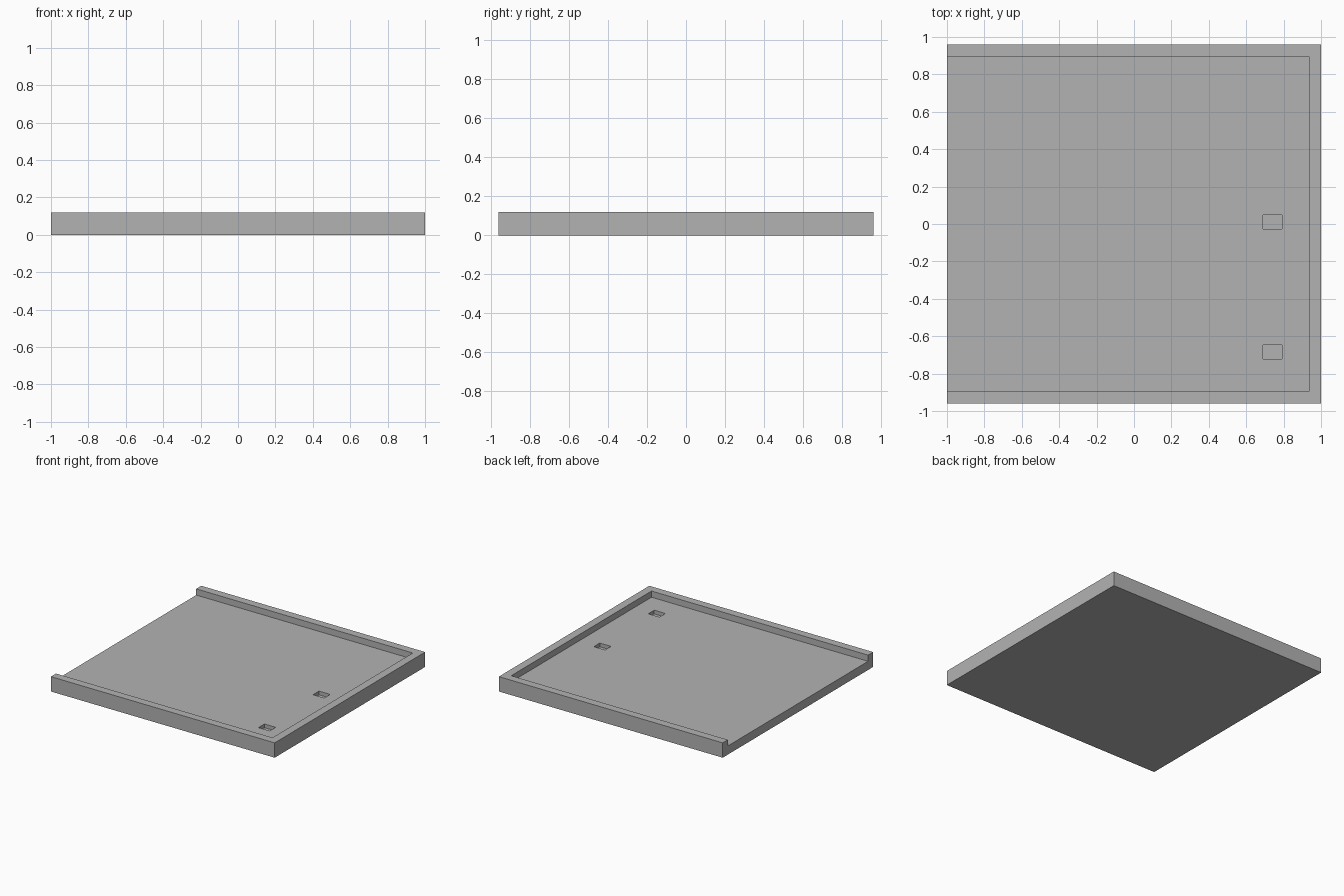
import bpy
import bmesh

cube = bpy.data.objects.get("Cube")
if cube:
    bpy.data.objects.remove(cube, do_unlink=True)

HX, HY, TOP = 1.0, 0.96, 0.12     # outer half sizes and height
WALL, FLOOR, DEPTH = 0.065, 0.07, 0.03

# Plain grey material
grey = bpy.data.materials.new("plain_grey")
grey.use_nodes = True
colour = (0.45, 0.45, 0.45, 1)
grey.diffuse_color = colour
grey.node_tree.nodes["Principled BSDF"].inputs["Base Color"].default_value = colour


def box(name, x, y, z):
    """Box spanning the given ranges on each axis."""
    bm = bmesh.new()
    bmesh.ops.create_cube(bm, size=1)
    for v in bm.verts:
        v.co = [r[0] if c < 0 else r[1] for c, r in zip(v.co, (x, y, z))]
    mesh = bpy.data.meshes.new(name)
    bm.to_mesh(mesh)
    bm.free()
    mesh.materials.append(grey)
    obj = bpy.data.objects.new(name, mesh)
    bpy.context.collection.objects.link(obj)
    return obj


def cut(target, cutter):
    """Subtract the cutter from the target and hide it."""
    mod = target.modifiers.new(cutter.name, 'BOOLEAN')
    mod.operation = 'DIFFERENCE'
    mod.solver = 'EXACT'
    mod.object = cutter
    cutter.hide_render = True
    cutter.hide_set(True)


# Solid tray block
tray = box("tray", (-HX, HX), (-HY, HY), (0, TOP))

# Recess with rims on three sides, open at the -x end
cut(tray, box("recess_cutter", (-HX - 0.1, HX - WALL),
              (-HY + WALL, HY - WALL), (FLOOR, TOP + 0.1)))

# Two small blind pockets in the floor
for label, y in (("middle", 0.01), ("front", -0.685)):
    cut(tray, box(label + "_pocket_cutter", (0.69, 0.79),
                  (y - 0.038, y + 0.038), (FLOOR - DEPTH, TOP)))
